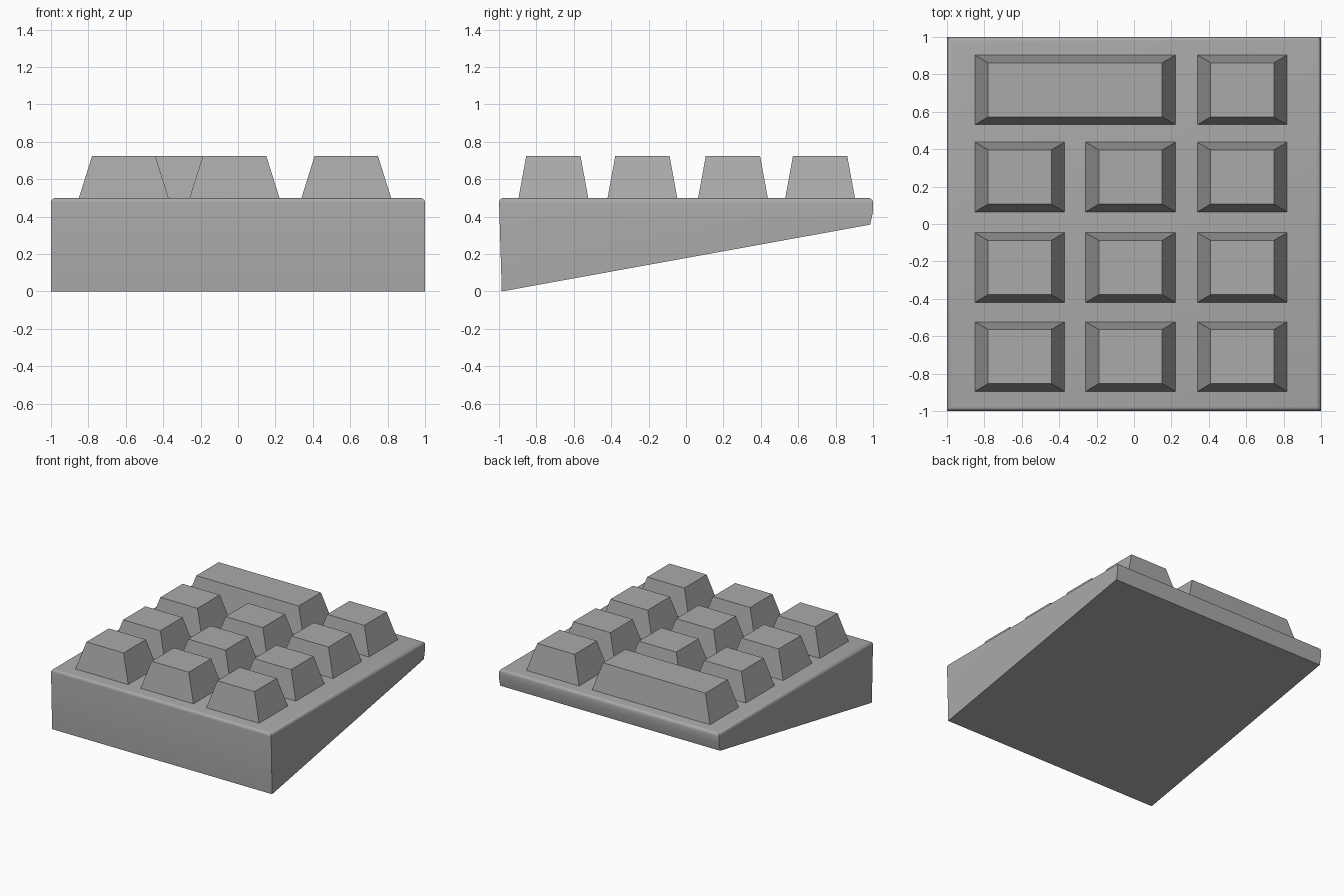
import bpy
import bmesh
import math

cube = bpy.data.objects.get("Cube")
if cube:
    bpy.data.objects.remove(cube, do_unlink=True)

grey = bpy.data.materials.new("plain grey")
grey.use_nodes = True
colour = (0.4, 0.4, 0.4, 1)
grey.diffuse_color = colour
grey.node_tree.nodes["Principled BSDF"].inputs["Base Color"].default_value = colour


def make_object(name, bm):
    bmesh.ops.recalc_face_normals(bm, faces=bm.faces)
    mesh = bpy.data.meshes.new(name)
    bm.to_mesh(mesh)
    bm.free()
    mesh.materials.append(grey)
    obj = bpy.data.objects.new(name, mesh)
    bpy.context.collection.objects.link(obj)
    return obj


# Wedge body: side profile extruded across, with rounded top edges
TOP = 0.5
profile = [(-0.985, 0), (0.985, 0.357), (1, 0.43), (1, TOP), (-1, TOP)]
bm = bmesh.new()
side = bm.faces.new([bm.verts.new((-1, y, z)) for y, z in profile])
extruded = bmesh.ops.extrude_face_region(bm, geom=[side])["geom"]
moved = [v for v in extruded if isinstance(v, bmesh.types.BMVert)]
bmesh.ops.translate(bm, verts=moved, vec=(2, 0, 0))
rim = [e for e in bm.edges if all(v.co.z > TOP - 0.001 for v in e.verts)]
bmesh.ops.bevel(bm, geom=rim, offset=0.025, segments=4, profile=0.5,
                affect="EDGES")
body = make_object("wedge_body", bm)
bpy.context.view_layer.objects.active = body
body.select_set(True)
bpy.ops.object.shade_smooth_by_angle(angle=math.radians(35))
body.select_set(False)


# Tapered keys
def make_key(name, x0, x1, y):
    half, low, high = 0.187, TOP - 0.004, 0.725
    bm = bmesh.new()
    bmesh.ops.create_cube(bm, size=2)
    for v in bm.verts:
        upper = v.co.z > 0
        sx, sy = v.co.x, v.co.y
        v.co.x = (x0 + x1) / 2 + sx * ((x1 - x0) / 2 - 0.072 * upper)
        v.co.y = y + sy * (half - 0.042 * upper)
        v.co.z = high if upper else low
    make_object(name, bm)


columns = [(-0.852, -0.37), (-0.26, 0.223), (0.338, 0.82)]
rows = [-0.709, -0.233, 0.251, 0.717]
for r, y in enumerate(rows[:3]):
    for c, (x0, x1) in enumerate(columns):
        make_key(f"key_row{r + 1}_column{c + 1}", x0, x1, y)

# Back row: one double-width key and one single key
make_key("wide_key", columns[0][0], columns[1][1], rows[3])
make_key("back_corner_key", *columns[2], rows[3])
